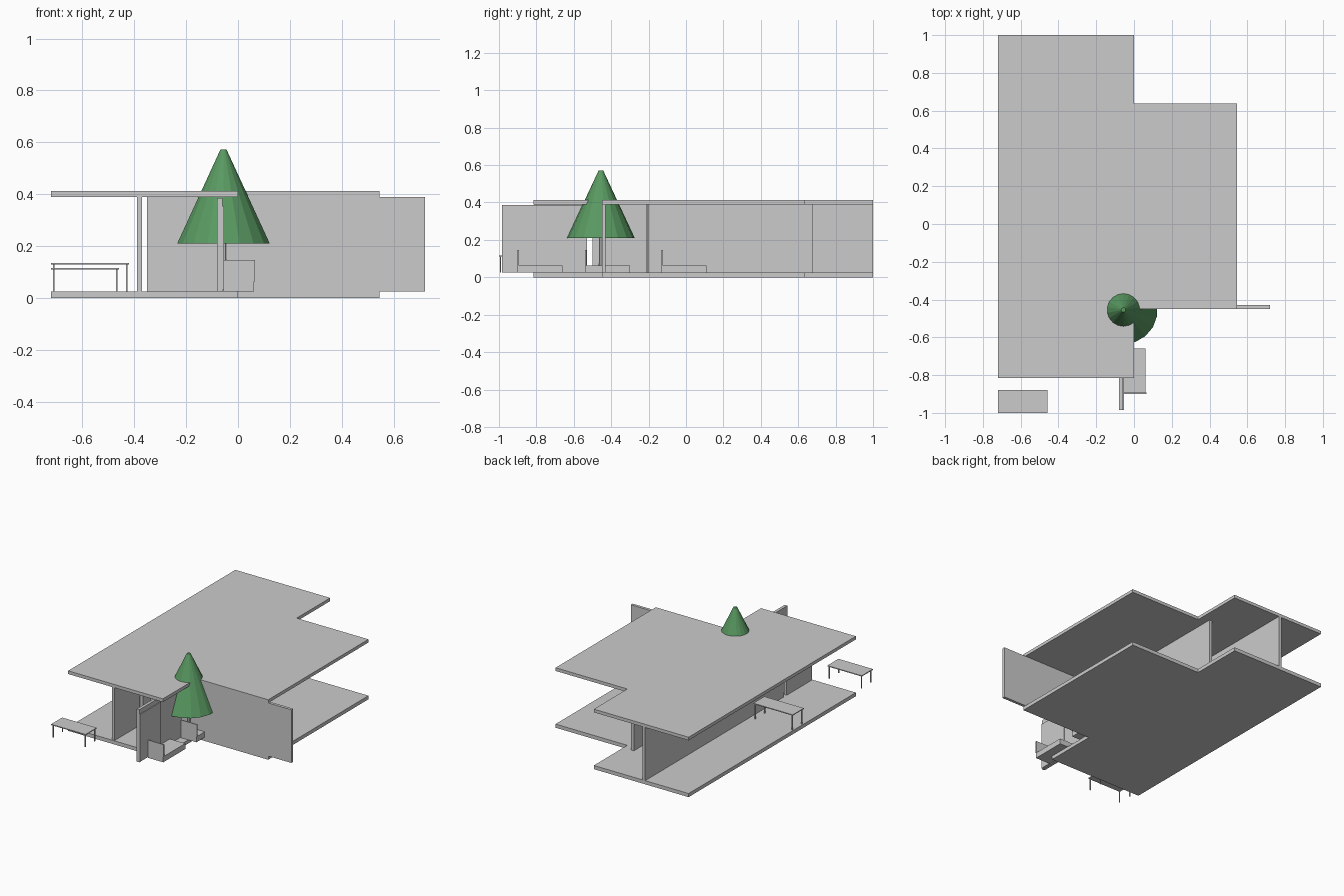
import bpy, bmesh

cube = bpy.data.objects.get("Cube")
if cube:
    bpy.data.objects.remove(cube, do_unlink=True)


def make_material(name, rgb):
    mat = bpy.data.materials.new(name)
    mat.use_nodes = True
    color = (*rgb, 1)
    mat.diffuse_color = color
    mat.node_tree.nodes["Principled BSDF"].inputs["Base Color"].default_value = color
    return mat


GREY = make_material("light grey", (0.6, 0.6, 0.6))
GREEN = make_material("leaf green", (0.1, 0.32, 0.12))


def add_object(name, bm, mat):
    bmesh.ops.recalc_face_normals(bm, faces=bm.faces)
    mesh = bpy.data.meshes.new(name)
    bm.to_mesh(mesh)
    bm.free()
    mesh.materials.append(mat)
    obj = bpy.data.objects.new(name, mesh)
    bpy.context.collection.objects.link(obj)
    return obj


def fill_box(bm, x, y, z):
    verts = bmesh.ops.create_cube(bm, size=1)["verts"]
    for v in verts:
        for axis, (lo, hi) in enumerate((x, y, z)):
            v.co[axis] = hi if v.co[axis] > 0 else lo


def box(name, x, y, z):
    bm = bmesh.new()
    fill_box(bm, x, y, z)
    return add_object(name, bm, GREY)


def slab(name, z0, z1):
    outline = [(-0.72, -0.815), (0, -0.815), (0, -0.45), (0.545, -0.45),
               (0.545, 0.637), (0, 0.637), (0, 1), (-0.72, 1)]
    bm = bmesh.new()
    face = bm.faces.new([bm.verts.new((x, y, z0)) for x, y in outline])
    top = bmesh.ops.extrude_face_region(bm, geom=[face])["geom"]
    moved = [v for v in top if isinstance(v, bmesh.types.BMVert)]
    bmesh.ops.translate(bm, verts=moved, vec=(0, 0, z1 - z0))
    add_object(name, bm, GREY)


def cone(name, x, y, z0, z1, r0, r1, sides, mat):
    bm = bmesh.new()
    bmesh.ops.create_cone(bm, cap_ends=True, segments=sides,
                          radius1=r0, radius2=r1, depth=z1 - z0)
    bmesh.ops.translate(bm, verts=bm.verts, vec=(x, y, (z0 + z1) / 2))
    add_object(name, bm, mat)


def table(name, x, y, height):
    bm = bmesh.new()
    fill_box(bm, x, y, (height - 0.006, height))
    leg = 0.006
    for lx in (x[0] + leg, x[1] - 2 * leg):
        for ly in (y[0] + leg, y[1] - 2 * leg):
            fill_box(bm, (lx, lx + leg), (ly, ly + leg), (FLOOR, height - 0.006))
    add_object(name, bm, GREY)


def lounge_seat(name, y):
    bm = bmesh.new()
    fill_box(bm, (-0.055, 0.062), (y, y + 0.24), (FLOOR, 0.063))
    fill_box(bm, (-0.055, 0.065), (y, y + 0.007), (0.063, 0.147))
    add_object(name, bm, GREY)


# Floor and roof slabs
FLOOR, CEILING = 0.025, 0.39
slab("floor_slab", 0, FLOOR)
slab("roof_slab", CEILING, 0.412)

# Upright walls
height = (FLOOR, CEILING)
box("long_wall_front", (-0.39, -0.37), (-0.81, -0.535), height)
box("long_wall_back", (-0.39, -0.37), (-0.5, 1), height)
box("cross_wall", (-0.35, 0.72), (-0.45, -0.43), height)
box("inner_wall", (-0.08, -0.06), (-0.2, 0.68), height)
box("inner_post", (-0.08, -0.06), (-0.215, -0.203), height)
box("entry_wall", (-0.08, -0.06), (-0.985, -0.53), (FLOOR, 0.386))
box("entry_panel", (-0.06, -0.054), (-0.985, -0.76), (0.03, 0.355))

# Furniture
table("front_table", (-0.72, -0.458), (-1, -0.88), 0.116)
table("inner_table", (-0.72, -0.42), (-0.25, -0.13), 0.134)
for label, y in (("front", -0.9), ("middle", -0.54), ("back", -0.13)):
    lounge_seat(label + "_lounge_seat", y)

# Tree growing through the roof
cone("tree_trunk", -0.056, -0.455, FLOOR, 0.215, 0.012, 0.01, 8, GREY)
cone("tree_foliage", -0.056, -0.455, 0.21, 0.572, 0.181, 0.012, 18, GREEN)
